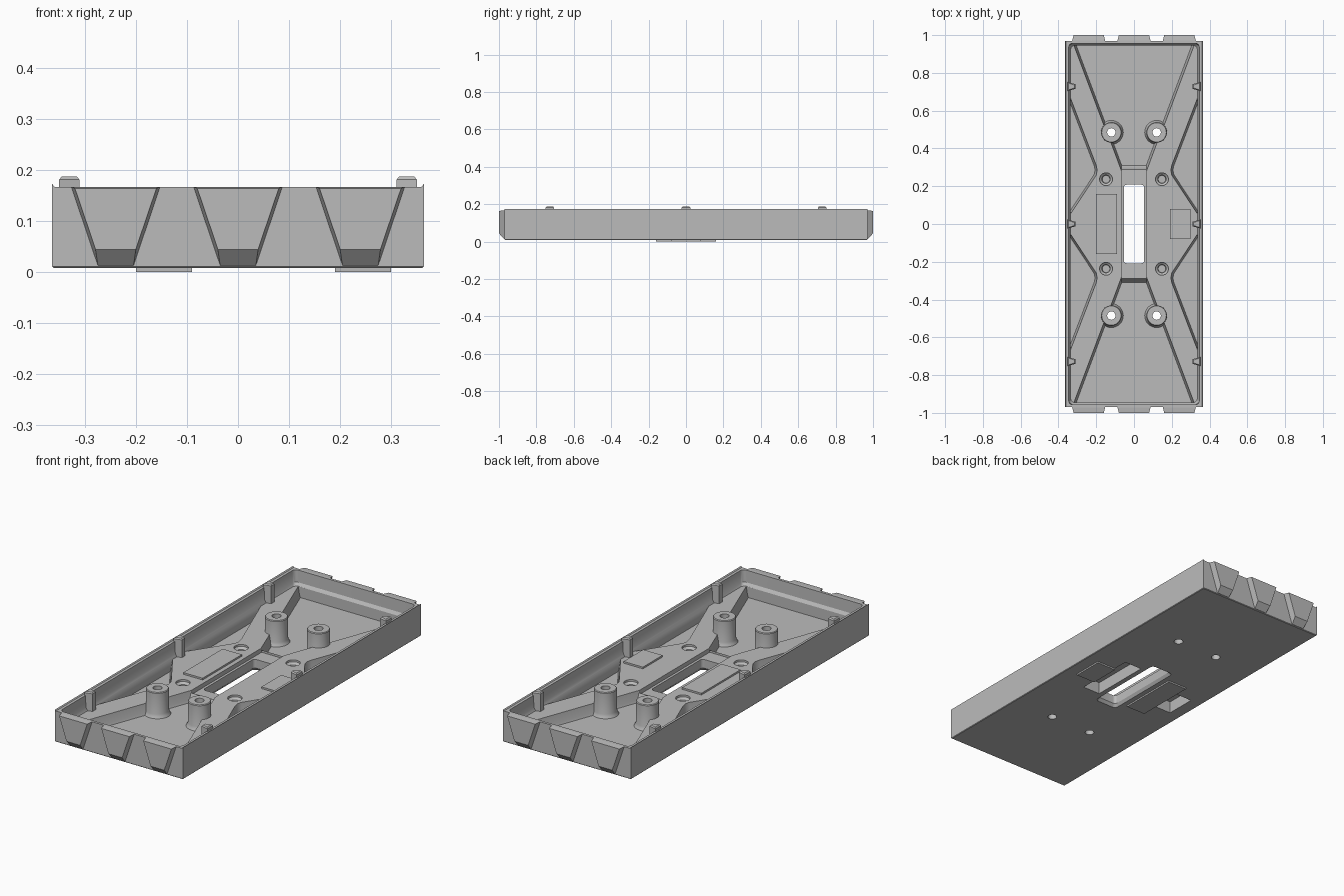
import bpy, bmesh, math

if "Cube" in bpy.data.objects:
    bpy.data.objects.remove(bpy.data.objects["Cube"])

grey = bpy.data.materials.new("plain grey")
grey.diffuse_color = (0.5, 0.5, 0.5, 1)
grey.use_nodes = True
grey.node_tree.nodes["Principled BSDF"].inputs["Base Color"].default_value = grey.diffuse_color

FLOOR, DECK, TOP, BASE = 0.035, 0.09, 0.167, 0.008


def loft(name, rings):
    """Solid through a stack of equal-length rings, capped at both ends."""
    bm = bmesh.new()
    vs = [[bm.verts.new(p) for p in r] for r in rings]
    n = len(rings[0])
    for a, b in zip(vs, vs[1:]):
        for i in range(n):
            j = (i + 1) % n
            bm.faces.new((a[i], a[j], b[j], b[i]))
    bm.faces.new(vs[0][::-1])
    bm.faces.new(vs[-1])
    bmesh.ops.recalc_face_normals(bm, faces=bm.faces)
    me = bpy.data.meshes.new(name)
    bm.to_mesh(me)
    bm.free()
    me.materials.append(grey)
    ob = bpy.data.objects.new(name, me)
    bpy.context.collection.objects.link(ob)
    return ob


def flat(pts, z):
    return [(x, y, z) for x, y in pts]


def rect(x0, x1, y0, y1):
    return [(x0, y0), (x1, y0), (x1, y1), (x0, y1)]


def rounded(hx, hy, r, n=5):
    """Rounded rectangle centred on the origin."""
    pts = []
    for k, (sx, sy) in enumerate(((1, 1), (-1, 1), (-1, -1), (1, -1))):
        for i in range(n + 1):
            a = math.pi / 2 * (k + i / n)
            pts.append((sx * (hx - r) + r * math.cos(a), sy * (hy - r) + r * math.sin(a)))
    return pts


def circle(x, y, r, n=32):
    return [(x + r * math.cos(2 * math.pi * i / n), y + r * math.sin(2 * math.pi * i / n))
            for i in range(n)]


def box(name, x0, x1, y0, y1, z0, z1):
    r = rect(x0, x1, y0, y1)
    return loft(name, [flat(r, z0), flat(r, z1)])


def cut(target, cutter):
    m = target.modifiers.new("cut", 'BOOLEAN')
    m.operation, m.solver, m.object = 'DIFFERENCE', 'EXACT', cutter
    bpy.context.view_layer.objects.active = target
    bpy.ops.object.modifier_apply(modifier=m.name)
    bpy.data.objects.remove(cutter)


def smooth(ob):
    bpy.ops.object.select_all(action='DESELECT')
    ob.select_set(True)
    bpy.context.view_layer.objects.active = ob
    bpy.ops.object.shade_smooth_by_angle(angle=math.radians(30))


def scaled(pts, c, k):
    return [(c[0] + (x - c[0]) * k, c[1] + (y - c[1]) * k) for x, y in pts]


# tray body with a tiny chamfer round the bottom edge
tray = loft("tray", [flat(rect(-.362, .362, -.967, .967), BASE),
                     flat(rect(-.365, .365, -.97, .97), BASE + .003),
                     flat(rect(-.365, .365, -.97, .97), TOP)])
cut(tray, loft("cavity", [flat(rounded(.335, .945, .02), DECK),
                          flat(rounded(.343, .955, .02), DECK + .015),
                          flat(rounded(.347, .957, .02), .2)]))

# sunken end bays, leaving a raised cross-shaped deck
half = [(.315, .945), (.152, .51), (.115, .42), (.067, .29)]
bay = half + [(-x, y) for x, y in reversed(half)]
for s in (1, -1):
    low = [(x, y * s) for x, y in bay]
    c = (0, .945 * s)
    cut(tray, loft("end_bay", [flat(scaled(low, c, .97), FLOOR),
                               flat(scaled(low, c, .985), FLOOR + .012),
                               flat(scaled(low, c, 1.012), DECK + .005)]))

# sunken side bays
side = [(.335, .655), (.203, .31), (.198, .285), (.203, .26), (.335, .06)]
for sx in (1, -1):
    for sy in (1, -1):
        low = [(x * sx, y * sy) for x, y in side]
        c = (.335 * sx, .29 * sy)
        cut(tray, loft("side_bay", [flat(scaled(low, c, .94), FLOOR),
                                    flat(scaled(low, c, .97), FLOOR + .012),
                                    flat(scaled(low, c, 1.03), DECK + .005)]))

# lowered ledge and central slot with eased lower rim
cut(tray, box("ledge", -.067, .067, -.288, .288, .068, .12))
cut(tray, loft("slot", [flat(rounded(.066, .222, .02), 0),
                        flat(rounded(.064, .22, .02), BASE),
                        flat(rounded(.054, .208, .015), BASE + .015),
                        flat(rounded(.054, .208, .015), .15)]))

# blind pockets under the deck
cut(tray, box("pocket", .09, .19, -.16, .16, -.02, .07))
cut(tray, box("pocket", -.30, -.20, -.08, .08, -.02, .07))

corners = [(sx, sy) for sx in (1, -1) for sy in (1, -1)]
for sx, sy in corners:
    # countersunk blind holes in the deck
    x, y = .148 * sx, .237 * sy
    cut(tray, loft("countersink", [flat(circle(x, y, .02), .045), flat(circle(x, y, .022), .07),
                                   flat(circle(x, y, .034), .08),
                                   flat(circle(x, y, .034), .12)]))
    # screw holes through the floor
    x, y = .12 * sx, .485 * sy
    cut(tray, loft("screw_hole", [flat(circle(x, y, .022), 0), flat(circle(x, y, .022), .2)]))
    # hollow screw bosses with flared foot
    boss = loft("screw_boss", [flat(circle(x, y, .066), FLOOR - .005),
                               flat(circle(x, y, .059), FLOOR + .008),
                               flat(circle(x, y, .055), FLOOR + .02),
                               flat(circle(x, y, .054), .162),
                               flat(circle(x, y, .051), .166)])
    cut(boss, loft("bore", [flat(circle(x, y, .022), 0), flat(circle(x, y, .022), .2)]))
    smooth(boss)
smooth(tray)

# thin raised lips along the long walls
for s in (1, -1):
    prof = [(.365 * s, .165), (.365 * s, .173), (.360 * s, TOP), (.360 * s, .165)]
    loft("side_lip", [[(x, y, z) for x, z in prof] for y in (-.97, .97)])

# locating posts on the long walls
for s in (1, -1):
    for y in (-.728, 0, .728):
        def ring(g, z):
            return [(s * (.351 - g), y - .023 + g, z), (s * (.311 + g), y - .013 + g, z),
                    (s * (.311 + g), y + .013 - g, z), (s * (.351 - g), y + .023 - g, z)]
        loft("locating_post", [ring(0, FLOOR - .005), ring(0, .181), ring(.005, .187)])

# tapered wedges on both end walls
for s in (1, -1):
    for cx in (-.24, 0, .24):
        def face(y, wt, zt, wm, zm, wb, zb):
            return [(cx + a * w, y * s, z) for a, w, z in
                    ((-1, wt, zt), (-1, wm, zm), (-1, wb, zb), (1, wb, zb), (1, wm, zm), (1, wt, zt))]
        w = loft("end_wedge", [face(.965, .087, TOP, .046, .045, .035, .012),
                               face(.972, .087, TOP, .046, .045, .035, .013),
                               face(1, .080, .164, .040, .046, .0395, .044)])

# pads on the deck and matching pads under the base
for x0, x1, h in ((-.2, -.09, .16), (.19, .3, .08)):
    box("deck_pad", x0, x1, -h, h, DECK - .005, DECK + .009)
    box("base_pad", x0, x1, -h, h, 0, BASE + .004)
